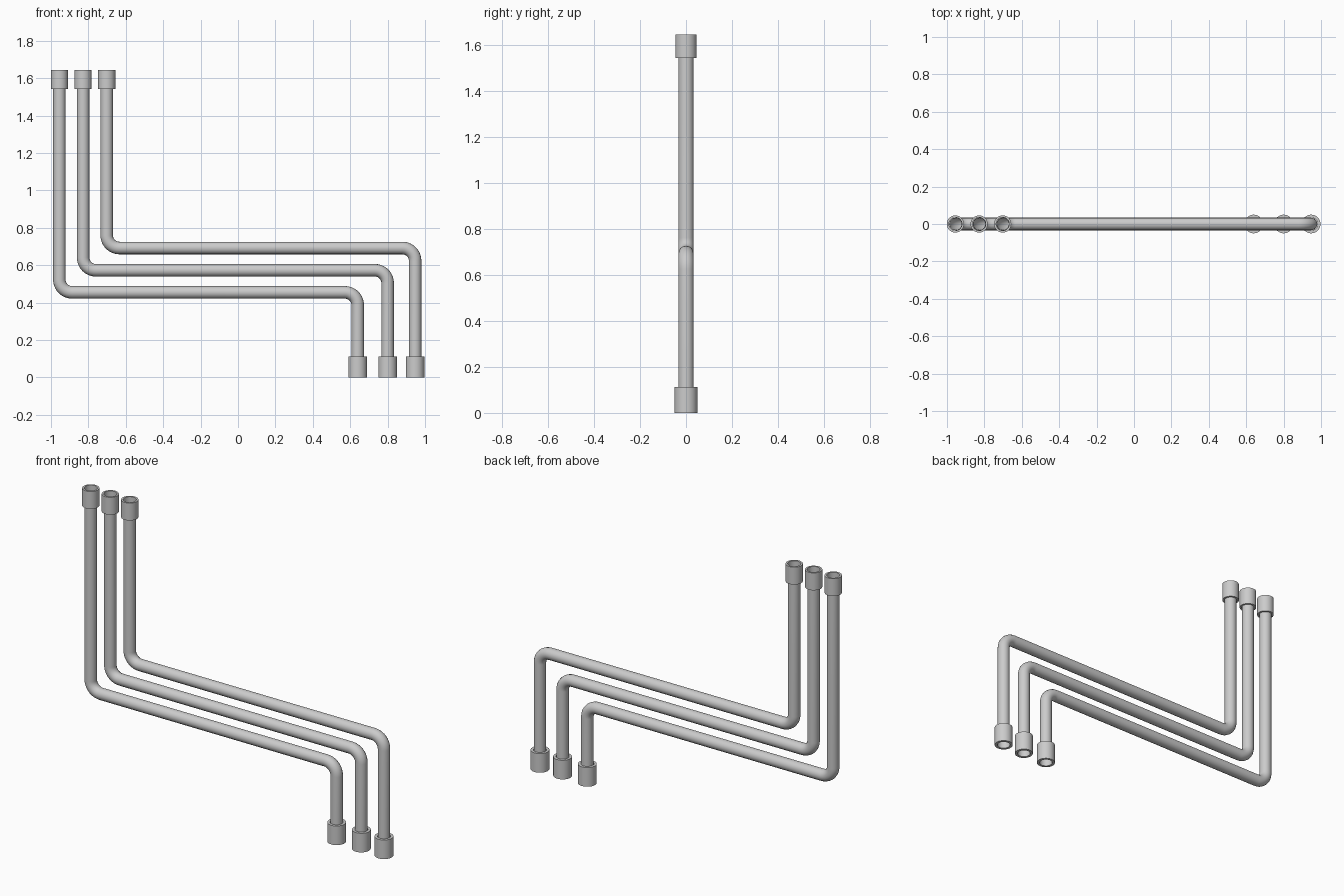
import bpy, bmesh
from math import sin, cos, pi, radians

if "Cube" in bpy.data.objects:
    bpy.data.objects.remove(bpy.data.objects["Cube"])

TOP = 1.644       # overall height
R = 0.0335        # pipe radius
BEND = 0.068      # centreline bend radius
SIDES = 32


def smooth(obj):
    bpy.ops.object.select_all(action='DESELECT')
    obj.select_set(True)
    bpy.context.view_layer.objects.active = obj
    bpy.ops.object.shade_smooth_by_angle(angle=radians(35))


def arc(cx, cz, a0, a1, n=10):
    return [(cx + BEND * cos(a0 + (a1 - a0) * i / n), 0,
             cz + BEND * sin(a0 + (a1 - a0) * i / n)) for i in range(n + 1)]


def pipe(name, xl, xr, z, z_start, z_end):
    """Open round pipe: down, across, down, with rounded elbows."""
    pts = [(xl, 0, z_start)]
    pts += arc(xl + BEND, z + BEND, pi, 1.5 * pi)
    pts += arc(xr - BEND, z - BEND, pi / 2, 0)
    pts.append((xr, 0, z_end))
    cu = bpy.data.curves.new(name, 'CURVE')
    cu.dimensions = '3D'
    cu.bevel_depth = R
    cu.bevel_resolution = 6
    cu.use_fill_caps = False
    sp = cu.splines.new('POLY')
    sp.points.add(len(pts) - 1)
    for p, co in zip(sp.points, pts):
        p.co = (*co, 1)
    obj = bpy.data.objects.new(name, cu)
    bpy.context.collection.objects.link(obj)
    bpy.ops.object.select_all(action='DESELECT')
    obj.select_set(True)
    bpy.context.view_layer.objects.active = obj
    bpy.ops.object.convert(target='MESH')
    smooth(bpy.context.view_layer.objects.active)


def collar(name, x, z0, z1, r_out, r_in):
    """Hollow sleeve around a pipe end."""
    bm = bmesh.new()
    rings = []
    for r, z in [(r_out, z0), (r_out, z1), (r_in, z1), (r_in, z0)]:
        rings.append([bm.verts.new((r * cos(2 * pi * i / SIDES), r * sin(2 * pi * i / SIDES), z))
                      for i in range(SIDES)])
    for k in range(4):
        a, b = rings[k], rings[(k + 1) % 4]
        for i in range(SIDES):
            j = (i + 1) % SIDES
            bm.faces.new((a[i], a[j], b[j], b[i]))
    bmesh.ops.recalc_face_normals(bm, faces=bm.faces)
    me = bpy.data.meshes.new(name)
    bm.to_mesh(me)
    bm.free()
    obj = bpy.data.objects.new(name, me)
    obj.location.x = x
    bpy.context.collection.objects.link(obj)
    smooth(obj)


# three nested pipes: upper x, lower x, height of horizontal run
runs = [(-0.955, 0.64, 0.455), (-0.828, 0.80, 0.573), (-0.702, 0.947, 0.692)]
for n, (xl, xr, z) in enumerate(runs, 1):
    pipe(f"pipe_{n}", xl, xr, z, 1.56, 0.09)
    collar(f"top_collar_{n}", xl, 1.542, TOP, 0.046, 0.035)
    collar(f"bottom_collar_{n}", xr, 0.0, 0.112, 0.05, 0.035)
